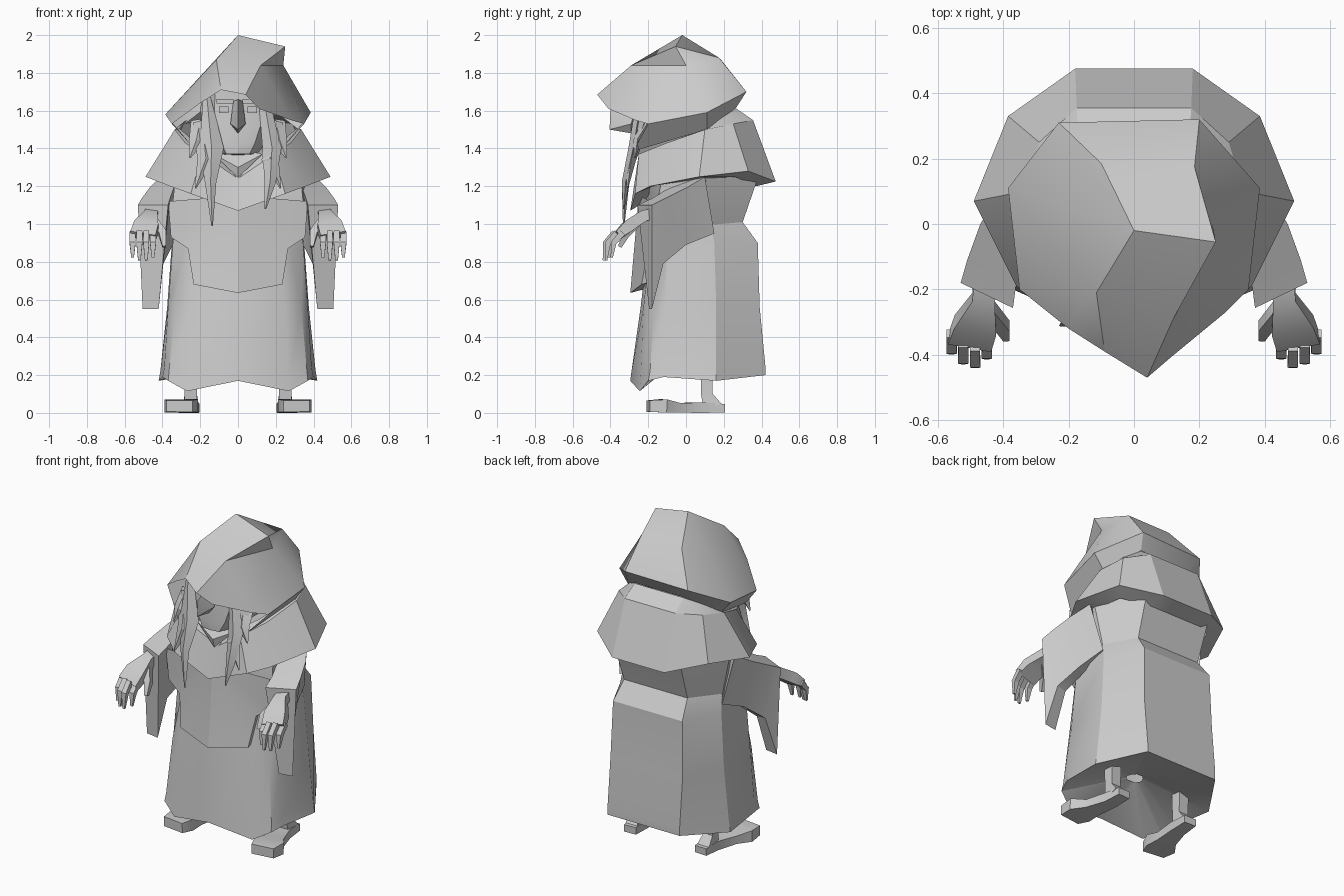
import bpy, bmesh, math
from mathutils import Vector

grey = bpy.data.materials.new("plain grey")
grey.diffuse_color = (0.6, 0.6, 0.6, 1)


def poly(name, verts, faces, sx=1):
    """Mesh from points and faces, smooth only over shallow angles; sx=-1 mirrors it."""
    me = bpy.data.meshes.new(name)
    me.from_pydata([(v[0] * sx, v[1], v[2]) for v in verts], [], faces)
    bm = bmesh.new()
    bm.from_mesh(me)
    bmesh.ops.recalc_face_normals(bm, faces=bm.faces)
    bm.to_mesh(me)
    bm.free()
    me.materials.append(grey)
    ob = bpy.data.objects.new(name, me)
    bpy.context.collection.objects.link(ob)
    return ob


def loft(name, rings, sx=1, caps=True):
    """Skin a list of equal closed rings."""
    n = len(rings[0])
    faces = []
    for r in range(len(rings) - 1):
        for i in range(n):
            a, b = r * n + i, r * n + (i + 1) % n
            faces.append((a, b, b + n, a + n))
    if caps:
        faces.append(tuple(range(n)))
        faces.append(tuple(range((len(rings) - 1) * n, len(rings) * n)))
    return poly(name, [p for r in rings for p in r], faces, sx)


def sym(half):
    """Full ring from its right half, front to back."""
    return half + [(-x, y, z) for x, y, z in reversed(half) if x > 0]


def level(z, pts):
    return sym([(x, y, z) for x, y in pts])


def limb(name, path, sx=1, diamond=False):
    """Four-sided tube; path points are x, y, z, half width, half depth."""
    pts = [Vector(p[:3]) for p in path]
    rings = []
    for i, p in enumerate(path):
        t = (pts[min(i + 1, len(pts) - 1)] - pts[max(i - 1, 0)]).normalized()
        s = (Vector((1, 0, 0)) - t * t.x).normalized()
        n = t.cross(s)
        shape = [(1, 0), (0, 1), (-1, 0), (0, -1)] if diamond else [(1, 1), (-1, 1), (-1, -1), (1, -1)]
        rings.append([pts[i] + s * a * p[3] + n * b * p[4] for a, b in shape])
    return loft(name, rings, sx)


# robe skirt, with a hollow underside
loft("robe_skirt", [
    level(0.30, [(0, -.03), (.03, -.03), (.04, -.02), (.05, 0), (.04, .03), (.02, .05)]),
    sym([(0, -.295, .17), (.27, -.245, .115), (.37, -.2, .17), (.40, -.12, .19), (.42, .16, .17), (.25, .42, .20)]),
    sym([(0, -.29, .21), (.27, -.24, .19), (.365, -.19, .22), (.39, -.12, .24), (.41, .16, .23), (.25, .42, .25)]),
    level(0.56, [(0, -.24), (.25, -.225), (.335, -.17), (.37, -.11), (.375, .16), (.25, .39)]),
    level(0.90, [(0, -.2), (.2, -.19), (.27, -.16), (.345, -.1), (.35, .15), (.24, .38)]),
    level(1.01, [(0, -.19), (.2, -.18), (.26, -.15), (.33, -.1), (.34, .13), (.22, .30)]),
], caps=False)

# upper torso
loft("torso", [
    level(0.93, [(0, -.22), (.345, -.16), (.335, .13), (.2, .28)]),
    level(1.01, [(0, -.24), (.355, -.175), (.345, .13), (.22, .30)]),
    level(1.27, [(0, -.20), (.33, -.12), (.38, .1), (.23, .39)]),
], caps=False)

# front tunic flap
flap = [(0, -.25, 1.15), (.37, -.185, 1.12), (.355, -.18, .93), (.265, -.20, .87), (.235, -.235, .68), (0, -.295, .635)]
for side, sx in (("right", 1), ("left", -1)):
    poly("tunic_flap_" + side, flap + [(0, -.2, .66), (.235, -.17, .70), (.26, -.14, .88)],
         [(0, 1, 2, 3), (0, 3, 4, 5), (5, 4, 7, 6), (4, 3, 8, 7)], sx)

# shoulder cape, rising to the underside of the hood
loft("shoulder_cape", [
    sym([(0, -.19, 1.25), (.15, -.20, 1.39), (.22, -.1, 1.43), (.31, .11, 1.505), (.25, .2, 1.57), (.17, .265, 1.612)]),
    sym([(0, -.2, 1.24), (.19, -.25, 1.37), (.28, -.1, 1.43), (.335, .1, 1.50), (.29, .25, 1.53), (.175, .355, 1.55)]),
    sym([(0, -.295, 1.07), (.25, -.27, 1.16), (.36, -.19, 1.20), (.49, .07, 1.25), (.385, .33, 1.28), (.18, .475, 1.225)]),
    sym([(0, -.2, 1.13), (.22, -.19, 1.2), (.3, -.1, 1.23), (.36, .08, 1.24), (.32, .26, 1.25), (.18, .37, 1.2)]),
], caps=False)
# scarf folded across the chest
poly("scarf", [(0, -.235, 1.245), (.13, -.22, 1.37), (0, -.17, 1.40), (-.13, -.22, 1.37), (0, -.25, 1.30)],
     [(0, 1, 4), (0, 4, 3), (4, 1, 2), (4, 2, 3)])

# hood: lopsided crown with a fold on the right and a pointed brim
hood = [(0, -.02, 2), (.25, -.055, 1.94), (-.1, .185, 1.87), (.185, .175, 1.88),
        (-.115, -.21, 1.87), (.12, -.29, 1.84), (.24, 0, 1.84), (-.09, -.39, 1.71),
        (.04, -.47, 1.685), (-.23, .31, 1.69), (.2, .32, 1.7), (-.385, .11, 1.58),
        (.385, .11, 1.59), (-.35, -.2, 1.53), (.35, -.2, 1.53), (-.2, -.32, 1.64),
        (.11, -.41, 1.61), (.28, -.27, 1.55),
        (-.17, .265, 1.615), (.17, .265, 1.615), (-.32, .11, 1.5), (.32, .11, 1.5),
        (-.22, -.28, 1.385), (.22, -.28, 1.385)]
poly("hood", hood, [
    (0, 1, 3, 2), (0, 2, 9, 11), (0, 11, 4), (4, 11, 13, 15), (4, 15, 7),
    (0, 4, 5, 1), (4, 7, 8, 5), (2, 3, 10, 9), (1, 6, 12, 3), (3, 12, 10),
    (1, 5, 6), (5, 8, 16), (5, 16, 17, 6), (6, 17, 14, 12),
    (9, 10, 19, 18), (9, 18, 20, 11), (10, 12, 21, 19), (11, 20, 22, 13),
    (12, 14, 23, 21)])

# head inside the hood
loft("head", [
    level(1.365, [(0, -.18), (.03, -.17), (.08, -.1), (.08, .05)]),
    level(1.37, [(0, -.28), (.06, -.27), (.10, -.15), (.10, .08)]),
    level(1.43, [(0, -.29), (.09, -.26), (.15, -.15), (.13, .1)]),
    level(1.54, [(0, -.27), (.125, -.25), (.19, -.15), (.16, .1)]),
    level(1.61, [(0, -.27), (.125, -.24), (.20, -.12), (.16, .1)]),
    level(1.72, [(0, -.27), (.12, -.24), (.18, -.1), (.13, .1)]),
], caps=False)
# hooked nose
poly("nose", [(0, -.30, 1.66), (-.025, -.26, 1.65), (.025, -.26, 1.65), (0, -.40, 1.60),
              (-.04, -.29, 1.53), (.04, -.29, 1.53), (0, -.405, 1.50), (0, -.29, 1.48)],
     [(0, 1, 4, 3), (0, 3, 5, 2), (3, 4, 6), (3, 6, 5), (4, 7, 6), (5, 6, 7), (0, 2, 1), (1, 2, 5, 7, 4)])

# hair locks that differ from side to side
limb("long_hair_left", [(-.165, -.24, 1.67, .02, .02), (-.14, -.28, 1.40, .065, .025),
                        (-.145, -.32, 1.22, .03, .02), (-.137, -.33, .99, .004, .004)], 1, True)
limb("long_hair_right", [(.14, -.24, 1.64, .03, .025), (.18, -.28, 1.4, .05, .025),
                         (.17, -.32, 1.22, .03, .02), (.145, -.33, 1.08, .004, .004)], 1, True)

for side, sx in (("right", 1), ("left", -1)):
    # face details and smaller locks
    limb("eyebrow_" + side, [(.07, -.285, 1.65, .045, .012), (.07, -.24, 1.65, .045, .012)], sx)
    limb("eye_" + side, [(.075, -.275, 1.605, .025, .018), (.075, -.23, 1.605, .025, .018)], sx)
    limb("side_lock_" + side, [(.19, -.22, 1.54, .05, .03), (.17, -.29, 1.34, .045, .025),
                               (.225, -.31, 1.19, .004, .004)], sx, True)
    limb("short_lock_" + side, [(.2, -.2, 1.54, .05, .03), (.22, -.26, 1.44, .04, .02),
                                (.255, -.27, 1.35, .004, .004)], sx, True)
    # hanging sleeve
    loft("sleeve_" + side, [
        [(.41, .1, 1.25), (.28, .02, 1.25), (.28, .06, .96), (.355, .15, .95)],
        [(.47, 0, 1.19), (.34, -.09, 1.19), (.35, -.02, .88), (.40, 0, .89)],
        [(.51, -.11, 1.135), (.36, -.18, 1.135), (.40, -.13, .78), (.465, -.12, .79)],
        [(.53, -.18, 1.1), (.37, -.257, 1.1), (.42, -.195, .55), (.505, -.18, .55)],
    ], sx)
    # hand, thumb and fingers
    limb("hand_" + side, [(.455, -.17, 1.055, .035, .03), (.46, -.23, 1.04, .035, .03),
                          (.485, -.31, .985, .065, .032), (.503, -.365, .935, .068, .022)], sx)
    for i, tip in enumerate((.41, .437, .425, .395)):
        x = .45 + i * .036
        limb("finger_%d_%s" % (i + 1, side),
             [(x, .06 - tip, .955, .015, .016), (x, .012 - tip, .90, .016, .015),
              (x, .002 - tip, .80 + .015 * abs(i - 1.5), .007, .006)], sx)
    limb("thumb_" + side, [(.45, -.26, 1.01, .025, .025), (.40, -.315, .95, .02, .02),
                           (.39, -.35, .88, .010, .01)], sx)
    # foot and ankle
    limb("foot_" + side, [(.245, .205, .025, .04, .022), (.25, .09, .028, .045, .028),
                          (.275, -.04, .027, .06, .025), (.30, -.12, .037, .09, .035),
                          (.31, -.20, .036, .07, .030)], sx)
    limb("ankle_" + side, [(.25, .14, .03, .04, .05), (.25, .11, .10, .032, .03),
                           (.25, .11, .29, .035, .035)], sx)

# gentle shading across shallow bends only
for ob in bpy.data.objects:
    ob.select_set(True)
    bpy.context.view_layer.objects.active = ob
bpy.ops.object.shade_smooth_by_angle(angle=math.radians(28))
